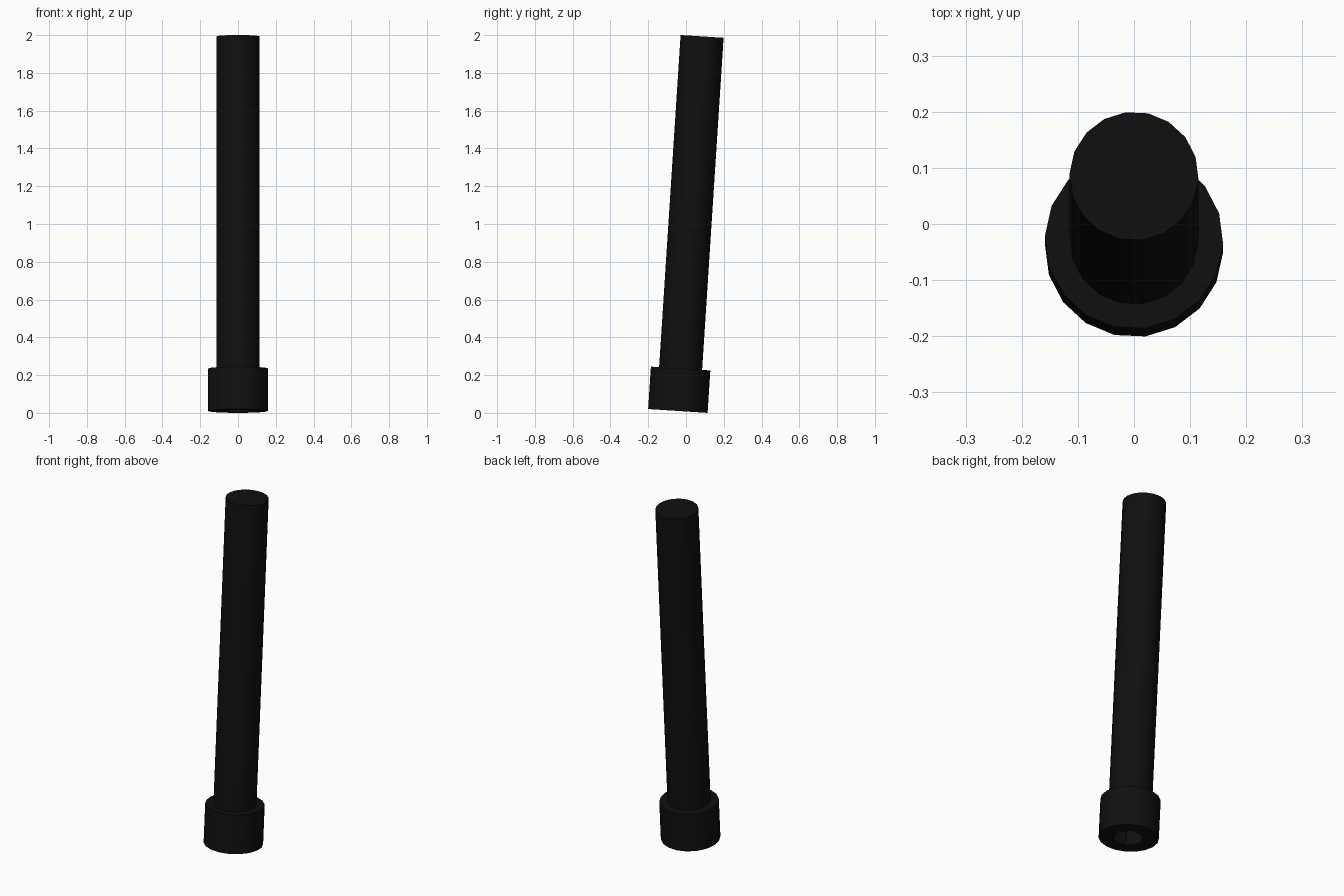
import bpy, bmesh, math

if "Cube" in bpy.data.objects:
    bpy.data.objects.remove(bpy.data.objects["Cube"])

SIDES = 18
TILT = math.radians(-3.7)
LENGTH, HEAD_H = 1.987, 0.225
HEAD_R, SHAFT_R, HEX_R, SOCKET_D = 0.159, 0.115, 0.085, 0.125

black = bpy.data.materials.new("black_oxide")
black.diffuse_color = (0.005, 0.005, 0.005, 1)
black.use_nodes = True
black.node_tree.nodes["Principled BSDF"].inputs["Base Color"].default_value = black.diffuse_color


def circle(radius, z):
    return [(radius, z, False)] and [
        (radius * math.cos(a), radius * math.sin(a), z) for a in angles()]


def angles():
    return [math.radians(-2.6) + math.tau * i / SIDES for i in range(SIDES)]


def hexagon(radius, z):
    # three points per side, so it bridges straight to the 18-sided rings
    pts = []
    for i in range(SIDES):
        k, t = divmod(i, 3)
        a, b = math.tau * k / 6, math.tau * (k + 1) / 6
        t /= 3
        pts.append((radius * (math.cos(a) * (1 - t) + math.cos(b) * t),
                    radius * (math.sin(a) * (1 - t) + math.sin(b) * t), z))
    return pts


def build(name, rings):
    bm = bmesh.new()
    loops = [[bm.verts.new(p) for p in ring] for ring in rings]
    for lo, hi in zip(loops, loops[1:]):
        for i in range(SIDES):
            j = (i + 1) % SIDES
            bm.faces.new((lo[i], lo[j], hi[j], hi[i]))
    bm.faces.new(loops[0])
    bm.faces.new(loops[-1])
    bmesh.ops.recalc_face_normals(bm, faces=bm.faces)
    mesh = bpy.data.meshes.new(name)
    bm.to_mesh(mesh)
    bm.free()
    mesh.materials.append(black)
    ob = bpy.data.objects.new(name, mesh)
    bpy.context.collection.objects.link(ob)
    ob.rotation_euler = (TILT, 0, 0)
    ob.location = (0, -0.043, HEAD_R * math.sin(-TILT))
    bpy.ops.object.select_all(action='DESELECT')
    ob.select_set(True)
    bpy.context.view_layer.objects.active = ob
    bpy.ops.object.shade_smooth_by_angle(angle=math.radians(30))
    return ob


# Bolt head with hexagonal socket opening at the bottom
build("bolt_head", [hexagon(HEX_R, SOCKET_D), hexagon(HEX_R, 0),
                    circle(HEAD_R, 0), circle(HEAD_R, HEAD_H)])

# Plain shaft
build("bolt_shaft", [circle(SHAFT_R, HEAD_H - 0.005), circle(SHAFT_R, LENGTH)])
